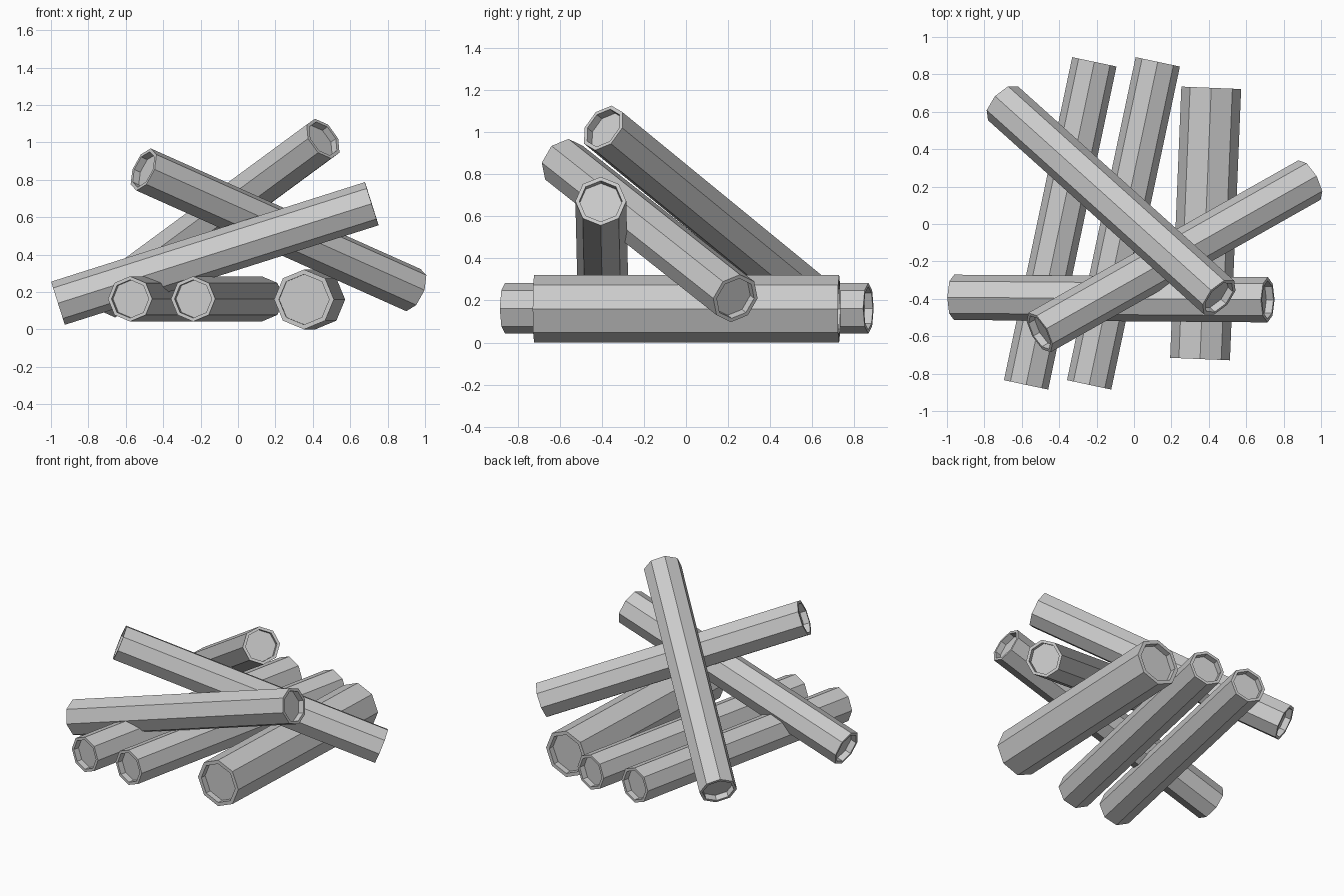
import bpy, bmesh
from math import cos, sin, pi
from mathutils import Vector

if "Cube" in bpy.data.objects:
    bpy.data.objects.remove(bpy.data.objects["Cube"])

RIM = 0.84      # inner radius of the rim, as a share of the log radius
DEPTH = 0.04    # depth of the sunken cut faces
SIDES = 8


def log(name, start, end, radius, roll=0.0):
    """Octagonal log between two points, with a sunken face at each end."""
    a, b = Vector(start), Vector(end)
    axis = (b - a).normalized()
    side = axis.cross(Vector((0, 0, 1))).normalized()
    up = side.cross(axis)
    # profile from the centre of one end to the centre of the other
    stations = [(a + axis * DEPTH, radius * RIM), (a, radius * RIM), (a, radius),
                (b, radius), (b, radius * RIM), (b - axis * DEPTH, radius * RIM)]
    bm = bmesh.new()
    rings = []
    for centre, r in stations:
        ring = []
        for i in range(SIDES):
            t = 2 * pi * i / SIDES + roll
            ring.append(bm.verts.new(centre + side * r * cos(t) + up * r * sin(t)))
        rings.append(ring)
    for r0, r1 in zip(rings, rings[1:]):
        for i in range(SIDES):
            j = (i + 1) % SIDES
            bm.faces.new((r0[i], r0[j], r1[j], r1[i]))
    bm.faces.new(rings[0])
    bm.faces.new(rings[-1])
    bmesh.ops.recalc_face_normals(bm, faces=bm.faces)
    mesh = bpy.data.meshes.new(name)
    bm.to_mesh(mesh)
    bm.free()
    obj = bpy.data.objects.new(name, mesh)
    bpy.context.collection.objects.link(obj)


# bottom layer, lying flat
log("bottom_log_left", (-0.577, -0.86, 0.163), (-0.212, 0.867, 0.163), 0.121)
log("bottom_log_middle", (-0.24, -0.86, 0.163), (0.127, 0.867, 0.163), 0.121)
log("bottom_log_thick", (0.353, -0.722, 0.16), (0.413, 0.728, 0.16), 0.16)

# leaning logs stacked on top
log("leaning_log_front", (-0.962, -0.392, 0.14), (0.715, -0.405, 0.672), 0.121)
log("leaning_log_cross", (-0.505, -0.58, 0.855), (0.938, 0.235, 0.21), 0.121)
log("leaning_log_top", (0.455, -0.393, 1.02), (-0.7, 0.645, 0.17), 0.121)
